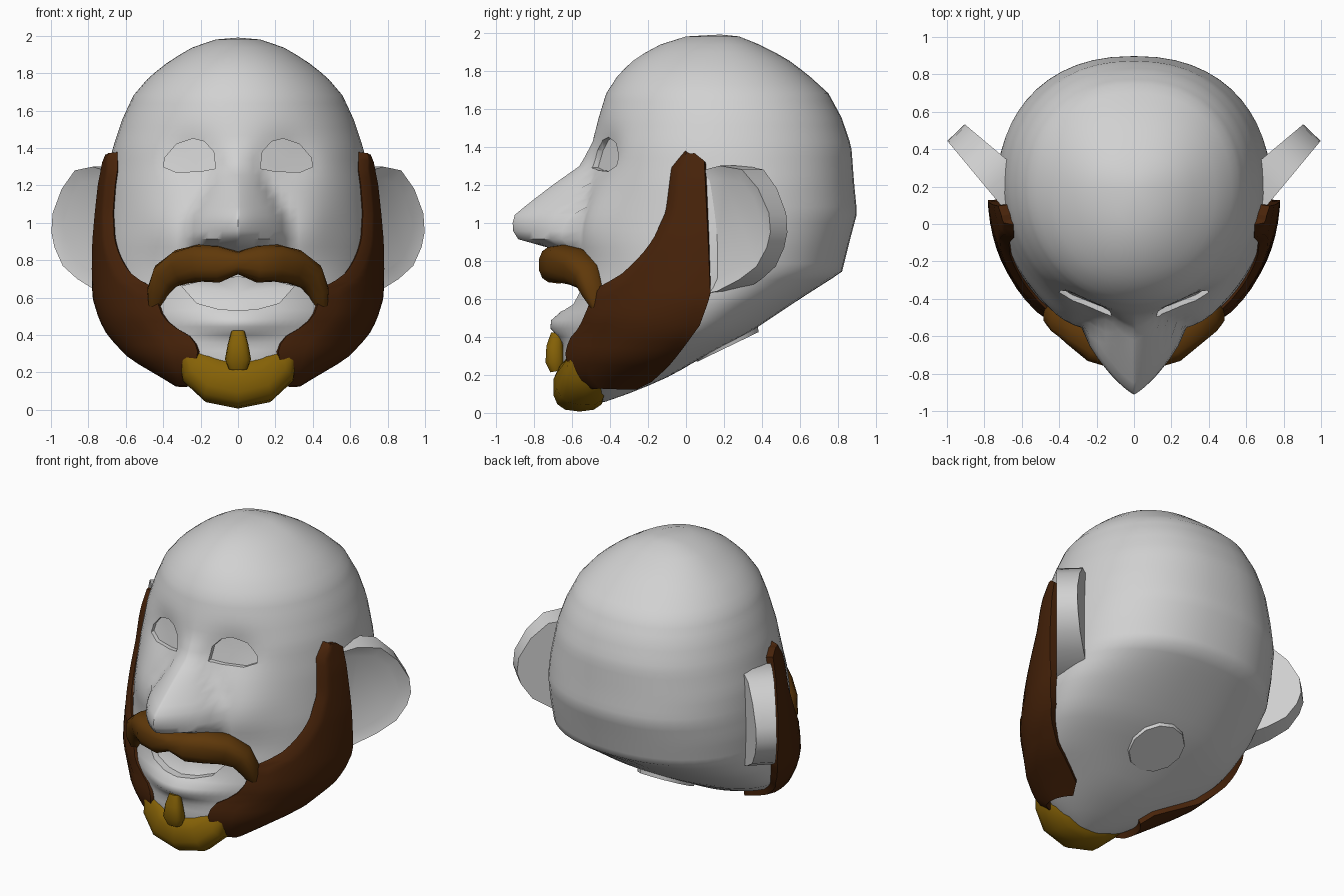
import bpy, bmesh, math
from mathutils import Matrix, Vector

if "Cube" in bpy.data.objects:
    bpy.data.objects.remove(bpy.data.objects["Cube"], do_unlink=True)


def material(name, rgb):
    mat = bpy.data.materials.new(name)
    mat.use_nodes = True
    mat.diffuse_color = (*rgb, 1)
    mat.node_tree.nodes["Principled BSDF"].inputs["Base Color"].default_value = (*rgb, 1)
    return mat


SKIN = material("pale grey", (0.64, 0.64, 0.64))
DARK = material("dark brown", (0.065, 0.017, 0.003))
BROWN = material("mid brown", (0.115, 0.04, 0.003))
GOLD = material("golden brown", (0.24, 0.123, 0.002))


def make_object(name, bm, mat):
    bmesh.ops.recalc_face_normals(bm, faces=bm.faces)
    mesh = bpy.data.meshes.new(name)
    bm.to_mesh(mesh)
    bm.free()
    mesh.materials.append(mat)
    obj = bpy.data.objects.new(name, mesh)
    bpy.context.collection.objects.link(obj)
    return obj


def activate(obj):
    bpy.ops.object.select_all(action="DESELECT")
    obj.select_set(True)
    bpy.context.view_layer.objects.active = obj


def smooth(obj, degrees):
    activate(obj)
    bpy.ops.object.shade_smooth_by_angle(angle=math.radians(degrees))


def lerp_table(table, key):
    """Interpolate rows of (key, values...) sorted by key."""
    if key <= table[0][0]:
        return table[0][1:]
    for a, b in zip(table, table[1:]):
        if key <= b[0]:
            t = (key - a[0]) / (b[0] - a[0])
            return [p + (q - p) * t for p, q in zip(a[1:], b[1:])]
    return table[-1][1:]


def power(value, exponent):
    return math.copysign(abs(value) ** exponent, value)


def bridge(bm, rings):
    for a, b in zip(rings, rings[1:]):
        for i in range(len(a)):
            j = (i + 1) % len(a)
            bm.faces.new((a[i], a[j], b[j], b[i]))


# Skull: height, front y, back y, half width, y of the widest point
SKULL = [(.06, -.52, -.42, .08, -.47), (.12, -.60, -.25, .25, -.42), (.2, -.64, -.07, .38, -.33),
         (.3, -.65, .10, .55, -.15), (.42, -.63, .33, .66, 0), (.5, -.64, .45, .70, .05),
         (.6, -.62, .60, .73, .12), (.74, -.60, .82, .735, .16), (.9, -.60, .86, .735, .2),
         (1.05, -.57, .90, .725, .22), (1.2, -.54, .885, .71, .22), (1.4, -.5, .87, .67, .2),
         (1.55, -.46, .82, .62, .2), (1.68, -.42, .75, .56, .19), (1.78, -.355, .64, .475, .18),
         (1.87, -.26, .52, .36, .18), (1.94, -.13, .38, .24, .18), (1.98, 0, .28, .12, .18)]
# Nose: height, projection, half width
NOSE = [(.83, 0, .26), (.88, .16, .27), (.92, .31, .27), (1.03, .34, .25), (1.1, .27, .21),
        (1.2, .16, .15), (1.3, .04, .1), (1.42, 0, .1)]


def blob(x, z, cx, cz, sx, sz):
    return math.exp(-((abs(x) - cx) / sx) ** 2 - ((z - cz) / sz) ** 2)


def bump(x, z):
    """Forward swell of nose, lip and cheeks, minus the eye hollows."""
    depth, width = lerp_table(NOSE, z)
    t = min(abs(x) / width, 1)
    nose = depth * abs(math.cos(t * math.pi / 2)) ** .45 * (1 - .4 * t)
    lip = .085 * blob(x, z, 0, .46, .25, .065)
    cheek = .04 * blob(x, z, .38, 1, .15, .15)
    return nose + lip + cheek - .055 * blob(x, z, .26, 1.35, .15, .13)


def face_y(x, z):
    front, back, wide, mid = lerp_table(SKULL, z)
    return mid - (mid - front) * math.sqrt(max(0, 1 - (x / wide) ** 2)) - bump(x, z)


def side_x(y, z):
    front, back, wide, mid = lerp_table(SKULL, z)
    reach = (mid - front) if y < mid else (back - mid)
    return wide * math.sqrt(max(0.01, 1 - ((y - mid) / reach) ** 2))


# Head loft, with columns packed closer at the face
HALF, ROWS = 36, 46
angles = [math.pi * (i / HALF) ** 1.5 for i in range(HALF + 1)]
angles += [-a for a in reversed(angles[1:-1])]
bm = bmesh.new()
rings = []
for r in range(ROWS):
    z = .06 + (1.98 - .06) * r / (ROWS - 1)
    front, back, wide, mid = lerp_table(SKULL, z)
    ring = []
    for a in angles:
        s, c = math.sin(a), math.cos(a)
        if c > 0:
            x = wide * s
            y = mid - (mid - front) * c - bump(x, z) * min(1, c * 4)
        else:
            x = wide * power(s, .88)
            y = mid + (back - mid) * abs(c) ** .95
        ring.append(bm.verts.new((x, y, z)))
    rings.append(ring)
bridge(bm, rings)
for ring, tip in ((rings[0], (0, -.47, .05)), (rings[-1], (0, .18, 1.99))):
    pole = bm.verts.new(tip)
    for i in range(len(ring)):
        bm.faces.new((ring[i], ring[(i + 1) % len(ring)], pole))
head = make_object("head", bm, SKIN)


def carve(outline, depth):
    """Sink an outlined area of the face to an even depth."""
    cut = bmesh.new()
    near = [cut.verts.new((x, -1.3, z)) for x, z in outline]
    far = [cut.verts.new((x, face_y(x, z) + depth, z)) for x, z in outline]
    bridge(cut, [near, far])
    cut.faces.new(near)
    floor = cut.faces.new(far)
    bmesh.ops.poke(cut, faces=[floor])
    cutter = make_object("cutter", cut, SKIN)
    cutter.hide_render = True
    activate(head)
    mod = head.modifiers.new("carve", "BOOLEAN")
    mod.operation, mod.solver, mod.object = "DIFFERENCE", "EXACT", cutter
    bpy.ops.object.modifier_apply(modifier=mod.name)
    bpy.data.objects.remove(cutter, do_unlink=True)


# Eye sockets and smiling mouth
EYE = [(.12, 1.29), (.13, 1.38), (.18, 1.435), (.24, 1.45), (.33, 1.42), (.39, 1.35),
       (.40, 1.30), (.33, 1.27), (.2, 1.275)]
for side in (1, -1):
    carve([(x * side, z) for x, z in EYE], .03)
carve([(-.3, .66), (-.22, .57), (-.11, .54), (0, .53), (.11, .54), (.22, .57), (.3, .66),
       (.15, .70), (0, .71), (-.15, .70)], .05)
smooth(head, 50)

# Neck stub, tilted to follow the underside of the skull
bm = bmesh.new()
bmesh.ops.create_cone(bm, cap_ends=True, segments=12, radius1=.18, radius2=.22, depth=.14,
                      matrix=Matrix.Translation((0, .19, .41)) @ Matrix.Rotation(.45, 4, "X"))
smooth(make_object("neck", bm, SKIN), 40)

# Ears: outlines swept back, thicker at the root, with a sunken front
EAR = [(-.1, 1.27), (.05, 1.3), (.2, 1.28), (.31, 1.18), (.385, 1.05), (.395, .95), (.37, .87),
       (.3, .77), (.18, .70), (.03, .64), (-.1, .62)]
for side, label in ((1, "left"), (-1, "right")):
    bm = bmesh.new()
    out, rear = Vector((.64 * side, .77, 0)), Vector((-.72 * side, .69, 0))
    root = Vector((.745 * side, .14, 0))
    front = [bm.verts.new(root + out * u + Vector((0, 0, z))) for u, z in EAR]
    back = [bm.verts.new(v.co + rear * (.2 - .18 * u)) for v, (u, z) in zip(front, EAR)]
    bridge(bm, [front, back])
    bm.faces.new(back)
    bowl = bm.faces.new(front)
    bm.normal_update()
    bmesh.ops.inset_region(bm, faces=[bowl], thickness=.07)
    bmesh.ops.translate(bm, verts=bowl.verts, vec=rear * .025)
    smooth(make_object(label + "_ear", bm, SKIN), 50)

# Side beards: patches that hug the cheeks between two edge curves
BEARD_FRONT = [(.15, -.48), (.2, -.57), (.3, -.61), (.38, -.59), (.44, -.54), (.55, -.49),
               (.65, -.47), (.67, -.39), (.72, -.31), (.82, -.21), (.9, -.15), (1.05, -.08),
               (1.28, -.05), (1.36, .02)]
BEARD_BACK = [(.15, -.27), (.18, -.2), (.27, -.1), (.36, -.02), (.47, .07), (.62, .13), (.9, .12),
              (1.34, .1), (1.36, .05)]
for side, label in ((1, "left"), (-1, "right")):
    bm = bmesh.new()
    grid = []
    for r in range(31):
        z = .15 + (1.36 - .15) * r / 30
        a, b = lerp_table(BEARD_FRONT, z)[0], lerp_table(BEARD_BACK, z)[0]
        row = []
        for i in range(11):
            y = a + (b - a) * i / 10
            lift = -.015 if i == 0 else .018
            row.append(bm.verts.new((side * (side_x(y, z) + lift), y, z)))
        grid.append(row)
    for low, high in zip(grid, grid[1:]):
        for i in range(10):
            bm.faces.new((low[i], low[i + 1], high[i + 1], high[i]))
    beard = make_object(label + "_beard", bm, DARK)
    shell = beard.modifiers.new("thickness", "SOLIDIFY")
    shell.thickness, shell.offset = .06, 0
    activate(beard)
    bpy.ops.object.modifier_apply(modifier=shell.name)
    smooth(beard, 45)


def tuft(name, path, mat, sides=14):
    """Sweep rounded sections along (x, y, z, breadth, depth) points."""
    bm = bmesh.new()
    points = [Vector(p[:3]) for p in path]
    rings = []
    for i, p in enumerate(points):
        along = (points[min(i + 1, len(path) - 1)] - points[max(i - 1, 0)]).normalized()
        broad = along.cross(Vector((0, 1, 0))).normalized()
        deep = broad.cross(along)
        ring = []
        for k in range(sides):
            a = math.tau * k / sides
            offset = broad * power(math.cos(a), .75) * path[i][3]
            offset += deep * power(math.sin(a), .75) * path[i][4]
            ring.append(bm.verts.new(p + offset))
        rings.append(ring)
    bridge(bm, rings)
    bm.faces.new(rings[0])
    bm.faces.new(rings[-1])
    smooth(make_object(name, bm, mat), 50)


def mirrored(half):
    return [(-p[0], *p[1:]) for p in reversed(half[1:])] + half


# Moustache, chin beard and the small tuft below the lip
tuft("moustache", mirrored([(0, -.67, .785, .06, .1), (.1, -.67, .78, .1, .105),
     (.2, -.64, .785, .1, .105), (.3, -.57, .765, .095, .09), (.385, -.515, .715, .08, .075),
     (.43, -.485, .63, .058, .06), (.445, -.465, .55, .035, .03)]), BROWN)
tuft("chin_beard", mirrored([(0, -.56, .135, .128, .14), (.12, -.55, .16, .13, .135),
     (.215, -.51, .23, .11, .13), (.265, -.52, .31, .06, .085), (.28, -.53, .365, .03, .04)]), GOLD)
tuft("lip_tuft", [(0, -.68, .42, .035, .03), (0, -.69, .35, .055, .045),
     (0, -.69, .27, .07, .05), (0, -.68, .22, .05, .035)], GOLD)
